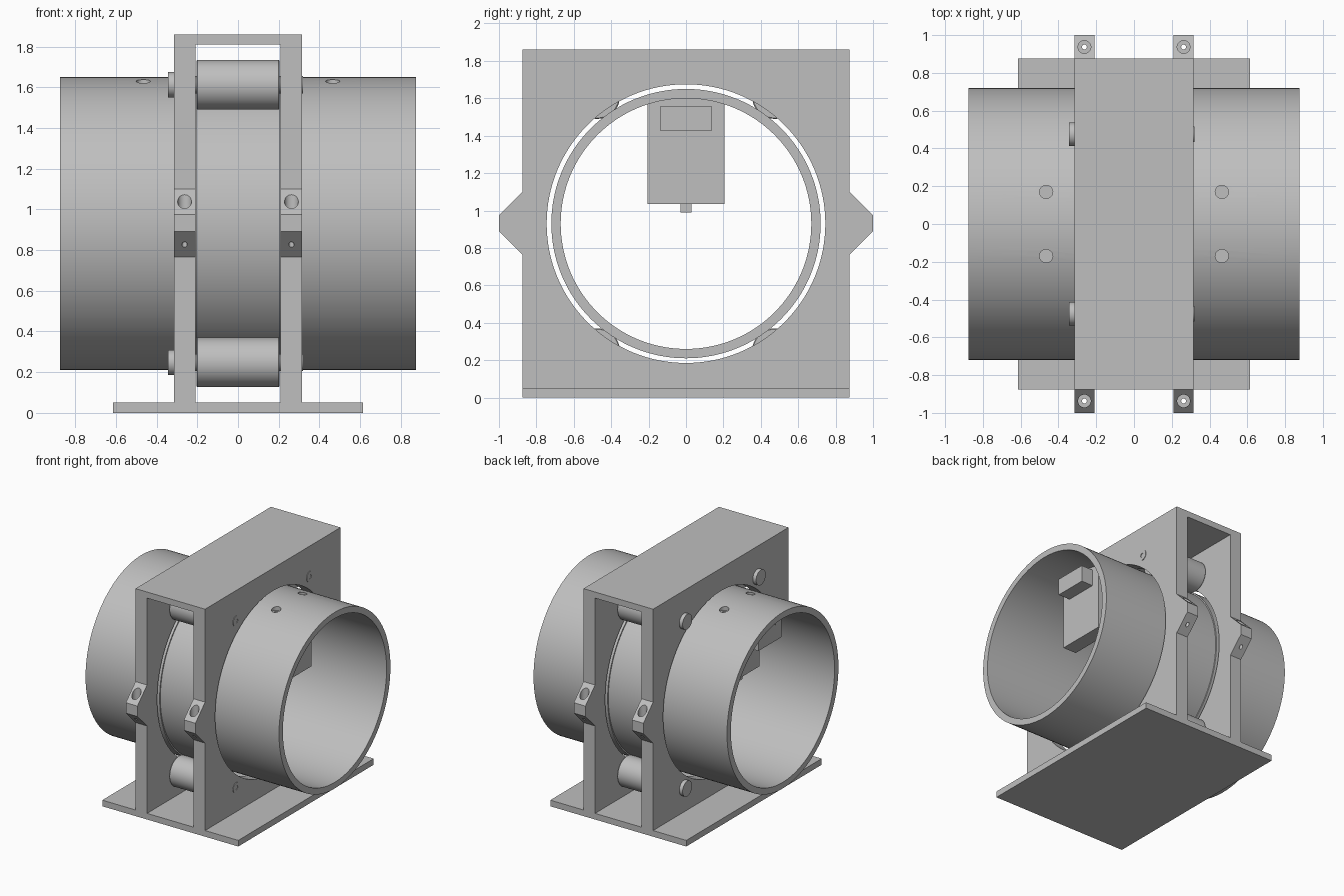
import bpy, bmesh, math
from mathutils import Matrix

cube = bpy.data.objects.get("Cube")
if cube:
    bpy.data.objects.remove(cube, do_unlink=True)

grey = bpy.data.materials.new("plain_grey")
grey.use_nodes = True
COLOUR = (0.52, 0.52, 0.52, 1)
grey.diffuse_color = COLOUR
grey.node_tree.nodes["Principled BSDF"].inputs["Base Color"].default_value = COLOUR

AXIS_Z = 0.93          # height of the tube axis
X_IN, X_OUT = 0.21, 0.315   # inner and outer faces of the side plates
SIDES = (-1, 1)


def finish(name, bm, smooth=False):
    bmesh.ops.recalc_face_normals(bm, faces=bm.faces)
    mesh = bpy.data.meshes.new(name)
    bm.to_mesh(mesh)
    bm.free()
    ob = bpy.data.objects.new(name, mesh)
    bpy.context.collection.objects.link(ob)
    mesh.materials.append(grey)
    if smooth:
        shade(ob)
    return ob


def shade(ob):
    bpy.ops.object.select_all(action='DESELECT')
    ob.select_set(True)
    bpy.context.view_layer.objects.active = ob
    bpy.ops.object.shade_smooth_by_angle(angle=math.radians(30))


def box(name, x, y, z):
    bm = bmesh.new()
    bmesh.ops.create_cube(bm, size=1)
    for v in bm.verts:
        v.co = [lo + (c + 0.5) * (hi - lo) for c, (lo, hi) in zip(v.co, (x, y, z))]
    return finish(name, bm)


def lathe(name, profile, y=0, z=0, x=0, upright=False, steps=48, closed=False):
    """Spin (along, radius) points around the x axis, or the z axis if upright."""
    bm = bmesh.new()
    rings = []
    for a, r in profile:
        ring = []
        for i in range(steps):
            t = math.tau * i / steps
            c, s = r * math.cos(t), r * math.sin(t)
            ring.append(bm.verts.new((x + c, y + s, z + a) if upright else (x + a, y + c, z + s)))
        rings.append(ring)
    pairs = list(zip(rings, rings[1:]))
    if closed:
        pairs.append((rings[-1], rings[0]))
    else:
        bm.faces.new(rings[0])
        bm.faces.new(rings[-1])
    for p, q in pairs:
        for i in range(steps):
            j = (i + 1) % steps
            bm.faces.new((p[i], p[j], q[j], q[i]))
    return finish(name, bm, True)


def cut(target, cutters):
    for c in cutters:
        mod = target.modifiers.new("cut", 'BOOLEAN')
        mod.operation = 'DIFFERENCE'
        mod.solver = 'EXACT'
        mod.object = c
    # Bake the cuts, then drop the cutters
    bpy.context.view_layer.update()
    graph = bpy.context.evaluated_depsgraph_get()
    mesh = bpy.data.meshes.new_from_object(target.evaluated_get(graph))
    target.modifiers.clear()
    target.data = mesh
    for c in cutters:
        bpy.data.objects.remove(c, do_unlink=True)
    shade(target)


# Base and top slabs
box("base_plate", (-0.615, 0.615), (-0.875, 0.875), (0, 0.05))
box("top_plate", (-X_OUT, X_OUT), (-0.875, 0.875), (1.81, 1.86))

# Side plates with pointed lugs, a round opening and lug bolt holes
half = [(0.875, 0.05), (0.875, 0.765), (1, 0.89), (1, 0.975), (0.875, 1.1), (0.875, 1.81)]
outline = half + [(-y, z) for y, z in reversed(half)]
for side in SIDES:
    bm = bmesh.new()
    face = bm.faces.new([bm.verts.new((side * X_IN, y, z)) for y, z in outline])
    ext = bmesh.ops.extrude_face_region(bm, geom=[face])
    moved = [g for g in ext["geom"] if isinstance(g, bmesh.types.BMVert)]
    bmesh.ops.translate(bm, verts=moved, vec=(side * (X_OUT - X_IN), 0, 0))
    plate = finish("side_plate", bm)
    cutters = [lathe("opening_cutter", [(-0.5, 0.745), (0.5, 0.745)], z=AXIS_Z, steps=128)]
    for end in SIDES:
        cutters.append(lathe("lug_hole_cutter",
                             [(0.7, 0.013), (0.96, 0.013), (0.96, 0.034), (1.2, 0.034)],
                             x=side * 0.2625, y=end * 0.937, upright=True, steps=32))
    cut(plate, cutters)

# Rotating tube with a shallow roller track and screw holes on top
tube = lathe("tube", [(-0.875, 0.67), (-0.875, 0.72), (-0.205, 0.72), (-0.205, 0.71),
                      (0.205, 0.71), (0.205, 0.72), (0.875, 0.72), (0.875, 0.67)],
             z=AXIS_Z, steps=128, closed=True)
cut(tube, [lathe("screw_hole_cutter",
                 [(1.5, 0.017), (1.605, 0.017), (1.605, 0.035), (1.75, 0.035)],
                 x=sx * 0.465, y=sy * 0.17, upright=True, steps=32)
           for sx in SIDES for sy in SIDES])

# Rollers on headed axles
for sy in SIDES:
    for sz in SIDES:
        y, z = sy * 0.475, AXIS_Z + sz * 0.682
        lathe("roller", [(-0.205, 0.117), (-0.2, 0.122), (0.2, 0.122), (0.205, 0.117)], y, z)
        lathe("axle", [(-0.345, 0.062), (-0.315, 0.062), (-0.315, 0.042),
                       (0.319, 0.042), (0.319, 0.017), (0.3, 0.017)], y, z)

# Blocks hung inside the tube, each with a forward housing
for side in SIDES:
    near, far = side * 0.40, side * 0.52
    box("hanging_block", sorted((near, far)), (-0.205, 0.205), (1.035, 1.6))
box("front_housing", (0.52, 0.625), (-0.135, 0.135), (1.425, 1.56))
box("rear_housing", (-0.76, -0.52), (-0.15, 0.15), (1.36, 1.56))
lathe("rear_pin", [(-0.765, 0.012), (-0.755, 0.012)], -0.075, 1.5, steps=16)
box("block_stem", (-0.49, -0.43), (-0.03, 0.03), (0.99, 1.04))
